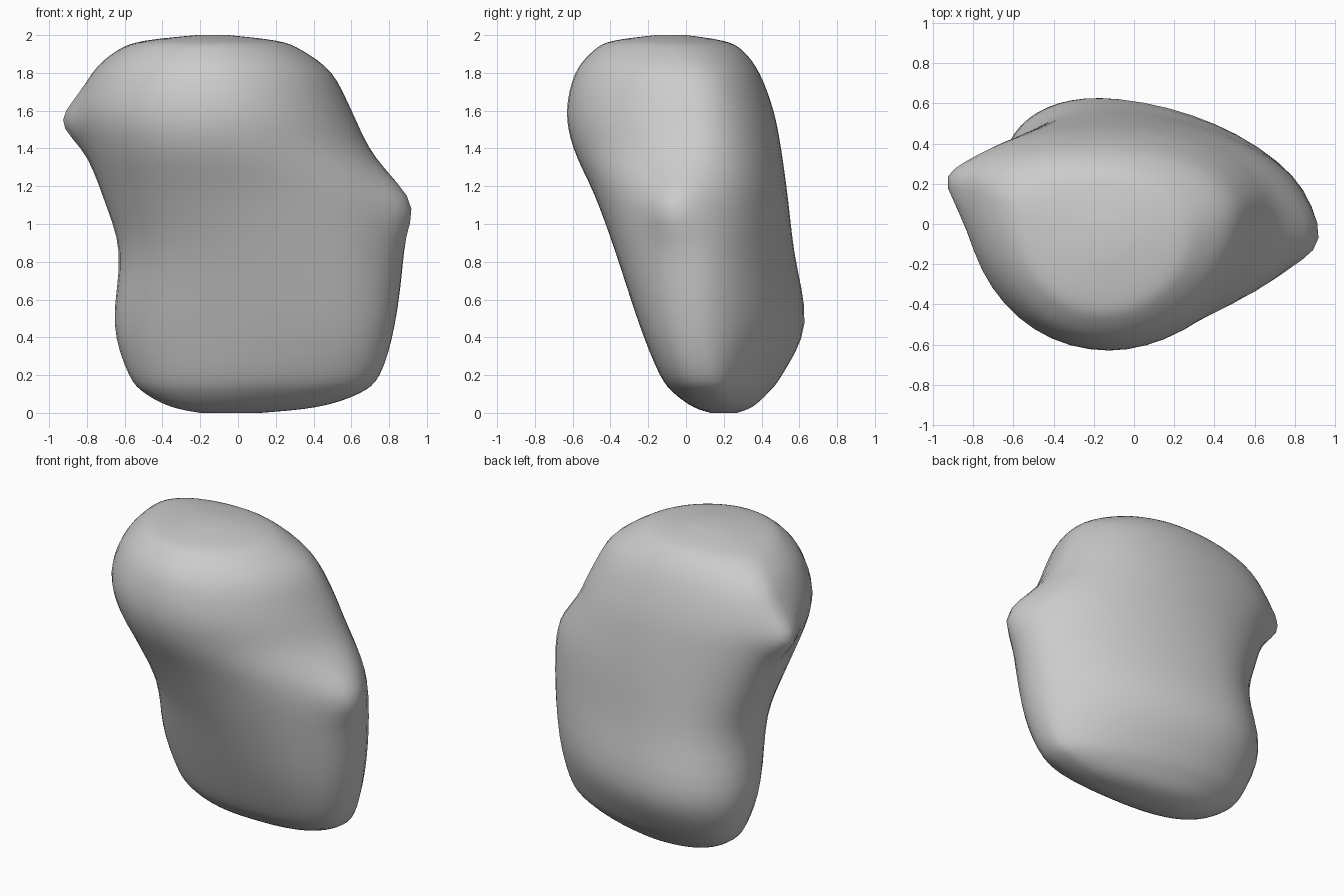
import bpy, bmesh, math
from mathutils import Vector

cube = bpy.data.objects.get("Cube")
if cube:
    bpy.data.objects.remove(cube, do_unlink=True)

SIDES, STEPS = 48, 4

# Cross-sections: z, left end (x, y), right end (x, y), front (x, y), back (x, y)
SECTIONS = [
    (0, -.2, .2, .12, .2, -.03, .13, -.04, .27),
    (.03, -.35, .22, .42, .18, .05, .04, -.05, .35),
    (.1, -.49, .24, .64, .16, .15, -.06, -.1, .43),
    (.2, -.58, .25, .755, .13, .25, -.14, -.14, .51),
    (.47, -.66, .25, .835, .09, .28, -.25, -.17, .635),
    (.85, -.63, .18, .88, .06, .15, -.375, -.15, .575),
    (1.15, -.72, .17, .86, .03, 0, -.485, -.12, .54),
    (1.4, -.81, .18, .7, .06, -.1, -.6, -.12, .505),
    (1.6, -.855, .19, .605, .06, -.12, -.635, -.15, .465),
    (1.8, -.775, .17, .5, .03, -.13, -.59, -.17, .39),
    (1.92, -.64, .09, .34, -.03, -.14, -.49, -.17, .3),
    (1.97, -.5, 0, .21, -.06, -.14, -.39, -.16, .2),
    (2, -.22, -.07, -.05, -.08, -.13, -.16, -.13, 0),
]

# Pulled tips: position, pull, radius
TIPS = [(Vector((.88, -.05, 1.1)), Vector((.075, -.05, 0)), .14),
        (Vector((-.86, .2, 1.53)), Vector((-.11, .01, 0)), .12)]


def spline(a, b, c, d, t):
    return .5 * (2 * b + (c - a) * t + (2 * a - 5 * b + 4 * c - d) * t ** 2
                 + (3 * b - a - 3 * c + d) * t ** 3)


def section_at(i, t):
    last = len(SECTIONS) - 1
    rows = [SECTIONS[min(max(i + k, 0), last)] for k in (-1, 0, 1, 2)]
    return [spline(*values, t) for values in zip(*rows)]


def pointiness(right, back, z):
    # Below one is a fuller corner, above one is a flatter corner
    height = min(max(z / 1.4, 0), 1)
    if right:
        return 1.27 - .27 * height if back else .66 + .4 * height
    return .9 if back else .96


def ring_point(section, angle):
    # Join the four extreme points with quarter ovals
    z, lx, ly, rx, ry, fx, fy, bx, by = section
    c, s = math.cos(angle), math.sin(angle)
    ex, ey = (rx, ry) if c >= 0 else (lx, ly)
    mx, my = (bx, by) if s >= 0 else (fx, fy)
    power = pointiness(c >= 0, s >= 0, z)
    c, s = abs(c) ** power, abs(s) ** power
    p = Vector((mx + (ex - mx) * c, ey + (my - ey) * s, z))
    for centre, pull, radius in TIPS:
        p += pull * math.exp(-((p - centre).length / radius) ** 2)
    return p


# Loft the body through the sections
bm = bmesh.new()
levels = [section_at(i, k / STEPS) for i in range(len(SECTIONS) - 1) for k in range(STEPS)]
levels.append(list(SECTIONS[-1]))
rings = [[bm.verts.new(ring_point(s, math.tau * j / SIDES)) for j in range(SIDES)]
         for s in levels]
for low, high in zip(rings, rings[1:]):
    for j in range(SIDES):
        k = (j + 1) % SIDES
        bm.faces.new((low[j], low[k], high[k], high[j]))
bm.faces.new(rings[0][::-1])
bm.faces.new(rings[-1])

# Soften the lofted surface
for _ in range(3):
    bmesh.ops.smooth_vert(bm, verts=[v for r in rings[1:-1] for v in r], factor=.4,
                          use_axis_x=True, use_axis_y=True, use_axis_z=True)
bmesh.ops.recalc_face_normals(bm, faces=bm.faces)
mesh = bpy.data.meshes.new("rounded_body")
bm.to_mesh(mesh)
bm.free()
body = bpy.data.objects.new("rounded_body", mesh)
bpy.context.collection.objects.link(body)

# Plain grey surface
grey = bpy.data.materials.new("plain_grey")
grey.use_nodes = True
grey.diffuse_color = (.6, .6, .6, 1)
grey.node_tree.nodes["Principled BSDF"].inputs["Base Color"].default_value = (.6, .6, .6, 1)
mesh.materials.append(grey)

bpy.context.view_layer.objects.active = body
body.select_set(True)
bpy.ops.object.shade_smooth_by_angle(angle=math.radians(50))
